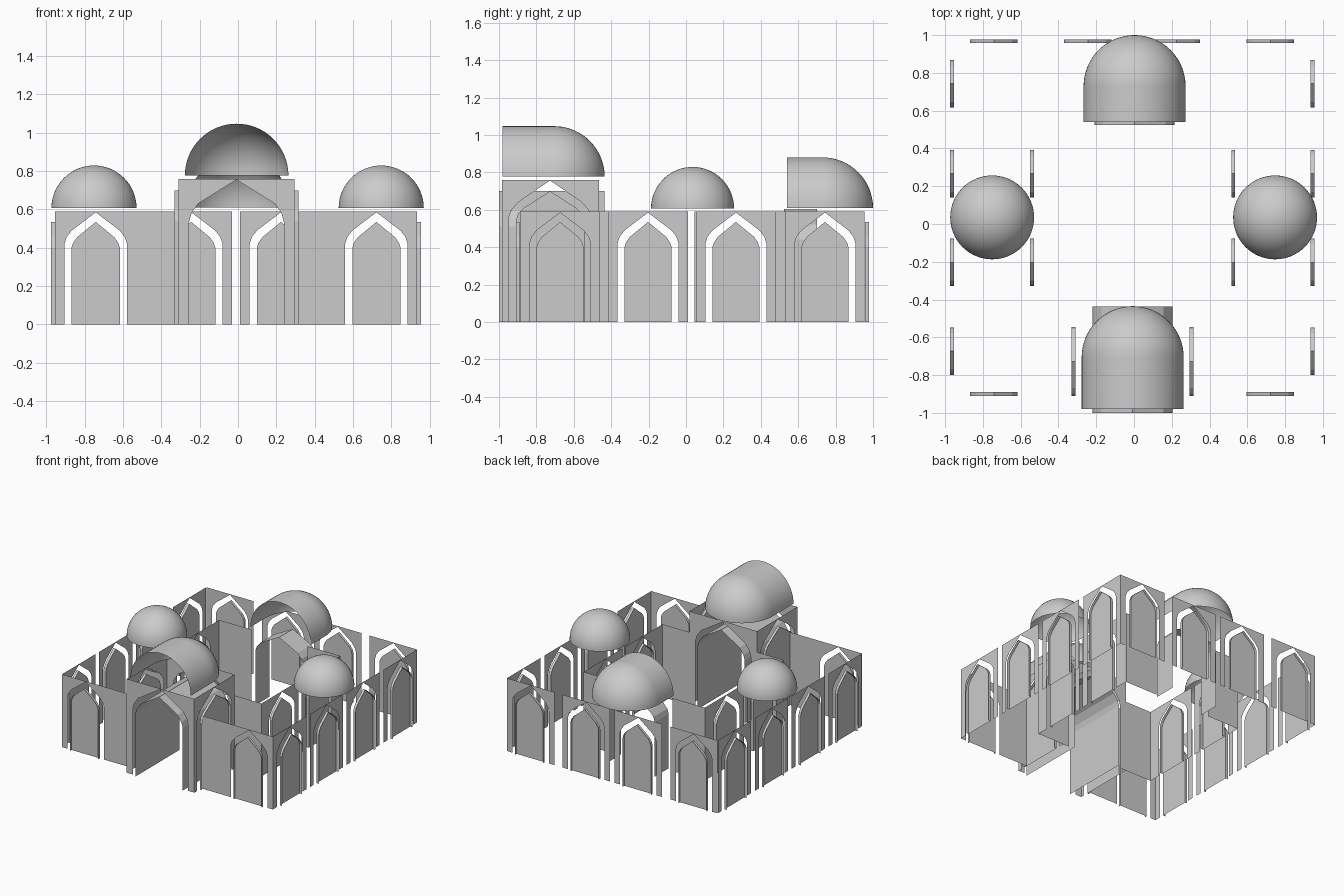
import bpy, bmesh
from mathutils import Vector

if "Cube" in bpy.data.objects:
    bpy.data.objects.remove(bpy.data.objects["Cube"])

SMALL_OPEN = [(0.163, 0.0), (0.163, 0.42), (0.152, 0.455), (0.125, 0.49), (0.0, 0.585)]
SMALL_PANEL = [(0.126, 0.0), (0.126, 0.40), (0.118, 0.425), (0.097, 0.455), (0.0, 0.535)]
SIDE_OPEN = [(0.22, 0.0), (0.22, 0.56), (0.205, 0.60), (0.17, 0.64), (0.0, 0.757)]
SIDE_PANEL = [(0.183, 0.0), (0.183, 0.54), (0.17, 0.58), (0.14, 0.61), (0.0, 0.70)]
GATE_OPEN = [(0.248, 0.0), (0.248, 0.53), (0.235, 0.58), (0.20, 0.63), (0.0, 0.755)]
GATE_LINING = [(0.212, 0.0), (0.212, 0.51), (0.20, 0.55), (0.165, 0.60), (0.0, 0.70)]
BACK_LINING = [(0.212, 0.0), (0.212, 0.44), (0.20, 0.48), (0.165, 0.52), (0.0, 0.605)]

H = 0.59
CX, CY = -0.01, 0.035


def arch(half, c):
    """Mirror a half arch into a full outline around c."""
    return [(c - u, z) for u, z in half] + [(c + u, z) for u, z in reversed(half[:-1])]


def finish(bm, name, smooth=False):
    bmesh.ops.recalc_face_normals(bm, faces=bm.faces[:])
    me = bpy.data.meshes.new(name)
    bm.to_mesh(me)
    bm.free()
    ob = bpy.data.objects.new(name, me)
    bpy.context.collection.objects.link(ob)
    if smooth:
        for p in me.polygons:
            p.use_smooth = True
    return ob


def place(axis, pos, u, z, d=0.0):
    """A wall running along x sits at y=pos, one along y sits at x=pos."""
    return Vector((u, pos + d, z)) if axis == 'x' else Vector((pos + d, u, z))


def wall(name, axis, pos, out, u0, u1, h=H, c=None, opening=SMALL_OPEN, panel=SMALL_PANEL):
    """Thin wall, optionally with an arched opening holding a separate niche."""
    bm = bmesh.new()

    def face(pts):
        bm.faces.new([bm.verts.new(p) for p in pts])
    hole = arch(opening, c) if c is not None else []
    outline = [(u0, 0)] + hole + [(u1, 0), (u1, h), (u0, h)]
    face([place(axis, pos, u, z) for u, z in outline])
    if c is not None and panel:
        pts = arch(panel, c)
        face([place(axis, pos, u, z) for u, z in pts])
        for a, b in zip(pts, pts[1:]):
            face([place(axis, pos, *a), place(axis, pos, *b),
                  place(axis, pos, *b, out * 0.021), place(axis, pos, *a, out * 0.021)])
    return finish(bm, name)


def vault(name, half, c, y0, y1):
    """Arched passage lining running along y."""
    bm = bmesh.new()
    pts = arch(half, c)
    rows = [[bm.verts.new((u, y, z)) for u, z in pts] for y in (y0, y1)]
    for i in range(len(pts) - 1):
        bm.faces.new((rows[0][i], rows[0][i + 1], rows[1][i + 1], rows[1][i]))
    return finish(bm, name)


def dome(name, loc, r, barrel=0.0):
    """Open hemisphere, or quarter sphere with a barrel extending toward -y."""
    bm = bmesh.new()
    bmesh.ops.create_uvsphere(bm, u_segments=64, v_segments=32, radius=r)
    drop = [v for v in bm.verts if v.co.z < -1e-4 or (barrel and v.co.y < -1e-4)]
    bmesh.ops.delete(bm, geom=drop, context='VERTS')
    if barrel:
        rim = [e for e in bm.edges if all(abs(v.co.y) < 1e-4 for v in e.verts)]
        new = bmesh.ops.extrude_edge_only(bm, edges=rim)['geom']
        bmesh.ops.translate(bm, vec=(0, -barrel, 0),
                            verts=[g for g in new if isinstance(g, bmesh.types.BMVert)])
    bmesh.ops.translate(bm, vec=loc, verts=bm.verts[:])
    return finish(bm, name, True)


# Outer walls and courtyard side walls
S = 0.2125
for s, side in ((-1, "left"), (1, "right")):
    for i, c in enumerate((-0.673, -0.203, 0.267, 0.743)):
        wall(f"{side}_outer_wall_{i}", 'y', CX + s * 0.944, s, c - S, c + S, c=c)
    court_x = CX + 0.003 + s * 0.543
    wall(f"{side}_court_wall_front", 'y', court_x, -s, -0.465, 0.007, c=-0.203)
    wall(f"{side}_court_wall_back", 'y', court_x, -s, 0.045, 0.54, c=0.267)
    # Back wall, two bays on each side
    for i, d in enumerate((0.234, 0.732)):
        c = CX + s * d
        wall(f"{side}_back_wall_{i}", 'x', 0.957, 1, c - S, c + S, c=c)
    # Front wall and plain courtyard end walls
    gate_x = CX + 0.002 + s * 0.303
    edge = CX + s * 0.944
    wall(f"{side}_front_wall", 'x', -0.889, -1, min(edge, gate_x), max(edge, gate_x),
         c=CX + s * 0.732)
    wall(f"{side}_court_front_wall", 'x', -0.465, 1, min(court_x, gate_x), max(court_x, gate_x))
    bx = CX + s * 0.25
    wall(f"{side}_court_back_wall", 'x', 0.545, -1, min(court_x, bx), max(court_x, bx))
    # Gatehouse side walls with tall niches
    wall(f"{side}_gate_side_wall", 'y', gate_x, s, -0.985, -0.465, 0.76, -0.727,
         SIDE_OPEN, SIDE_PANEL)
    # Side domes
    dome(f"{side}_dome", (-0.002 + s * 0.749, CY, 0.607), 0.222)

# Gatehouse front and back arches with the passage lining
for y, name in ((-0.98, "gate_front_wall"), (-0.465, "gate_back_wall")):
    wall(name, 'x', y, -1, -0.311, 0.295, 0.76, -0.008, GATE_OPEN, None)
vault("gate_passage", GATE_LINING, -0.008, -1.0, -0.437)

# Rear hall arch lining
vault("rear_hall_arch", BACK_LINING, 0.002, 0.523, 0.70)

# Barrel domes over the gatehouse and the rear hall
dome("gate_dome", (-0.007, -0.705, 0.777), 0.27, 0.275)
dome("rear_hall_dome", (0.003, 0.73, 0.61), 0.27, 0.19)
